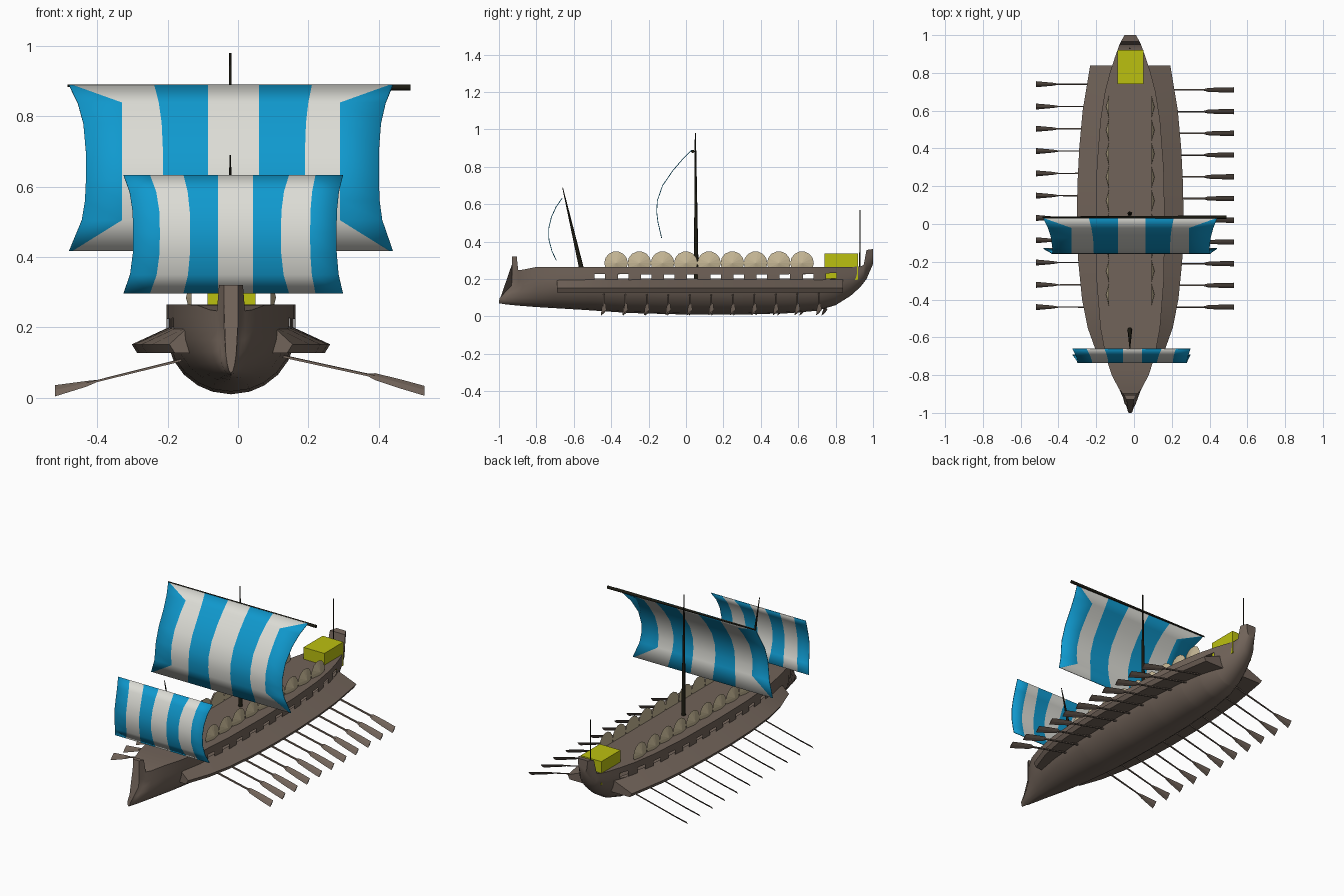
import bpy, bmesh, math
from mathutils import Vector, Matrix

cube = bpy.data.objects.get("Cube")
if cube:
    bpy.data.objects.remove(cube, do_unlink=True)

CENTRE = -0.02  # ship centreline


def material(name, r, g, b):
    m = bpy.data.materials.new(name)
    m.use_nodes = True
    m.diffuse_color = (r, g, b, 1)
    m.node_tree.nodes["Principled BSDF"].inputs["Base Color"].default_value = (r, g, b, 1)
    return m


wood = material("brown wood", 0.165, 0.125, 0.1)
dark = material("dark spar", 0.012, 0.011, 0.006)
blue = material("sail blue", 0.005, 0.32, 0.62)
white = material("sail white", 0.72, 0.72, 0.67)
yellow = material("cabin yellow", 0.5, 0.53, 0.005)
tan = material("shield tan", 0.56, 0.47, 0.3)


def build(name, verts, faces, mats, smooth=None):
    me = bpy.data.meshes.new(name)
    me.from_pydata([tuple(v) for v in verts], [], faces)
    for m in mats:
        me.materials.append(m)
    bm = bmesh.new()
    bm.from_mesh(me)
    bmesh.ops.recalc_face_normals(bm, faces=bm.faces)
    bm.to_mesh(me)
    bm.free()
    ob = bpy.data.objects.new(name, me)
    bpy.context.collection.objects.link(ob)
    if smooth:
        bpy.ops.object.select_all(action="DESELECT")
        ob.select_set(True)
        bpy.context.view_layer.objects.active = ob
        bpy.ops.object.shade_smooth_by_angle(angle=math.radians(smooth))
    return ob


def loft(name, rings, mat, smooth=None, skip=lambda s, j: False):
    """Skin closed rings of points and cap both ends."""
    n = len(rings[0])
    verts = [p for ring in rings for p in ring]
    faces = [(s * n + j, s * n + (j + 1) % n, (s + 1) * n + (j + 1) % n, (s + 1) * n + j)
             for s in range(len(rings) - 1) for j in range(n) if not skip(s, j)]
    faces += [tuple(range(n)), tuple(range(len(verts) - n, len(verts)))]
    return build(name, verts, faces, [mat], smooth)


def rod(name, a, b, ra, rb, mat, sides=8):
    a, b = Vector(a), Vector(b)
    q = (b - a).to_track_quat("Z", "Y")
    turns = [2 * math.pi * i / sides for i in range(sides)]
    rings = [[c + q @ Vector((r * math.cos(t), r * math.sin(t), 0)) for t in turns]
             for c, r in ((a, ra), (b, rb))]
    return loft(name, rings, mat, 50)


def interp(table, y):
    """Linear lookup in rows that start with y."""
    for lo, hi in zip(table, table[1:]):
        if y <= hi[0]:
            t = (y - lo[0]) / (hi[0] - lo[0])
            return [p + (q - p) * t for p, q in zip(lo[1:], hi[1:])]
    return list(table[-1][1:])


# Hull stations: y, keel height, top height, half width, bow rake
STATIONS = [
    (-1, .07, .32, .02, 1), (-.975, .066, .32, .034, 1), (-.96, .064, .247, .04, .9),
    (-.9, .058, .25, .06, .4), (-.8, .05, .264, .098, 0), (-.7, .044, .265, .13, 0),
    (-.55, .035, .265, .158, 0), (-.3, .018, .265, .178, 0), (0, .01, .265, .183, 0),
    (.3, .01, .265, .177, 0), (.55, .017, .265, .158, 0), (.7, .03, .265, .134, 0),
    (.8, .06, .265, .108, 0), (.88, .11, .265, .082, 0), (.93, .155, .266, .064, 0),
    (.95, .18, .275, .057, 0), (.965, .2, .355, .05, 0), (1, .28, .36, .03, 0)]
LEVELS = [0, .03, .1, .22, .38, .55, .69, .84, 1]
SHOULDER = LEVELS[6]

ports = [-.46 + .1236 * i for i in range(11)]
ys = sorted([row[0] for row in STATIONS] + [p + d for p in ports for d in (-.028, .028)])


def hull_ring(y):
    keel, top, width, rake = interp(STATIONS, y)
    half = []
    for f in LEVELS:
        z = keel + f * (top - keel)
        x = width * math.sqrt(max(0, 1 - max(0, 1 - f / SHOULDER) ** 2))
        t = min(1, max(0, (z - .085) / .09))
        half.append((x, y + rake * .07 * t * t * (3 - 2 * t), z))
    left = [(CENTRE - x, yy, z) for x, yy, z in reversed(half)]
    return left + [(CENTRE + x, yy, z) for x, yy, z in half[1:]]


def is_port(s, j):
    mid = (ys[s] + ys[s + 1]) / 2
    return j in (1, 14) and any(abs(mid - p) < .028 for p in ports)


loft("hull", [hull_ring(y) for y in ys], wood, 35, is_port)

# Outriggers along both sides: y, outer half width
OUTER = [(-.69, .175), (-.55, .225), (-.4, .255), (-.2, .275), (0, .282),
         (.2, .28), (.4, .27), (.6, .252), (.84, .212)]
for side, label in ((1, "left"), (-1, "right")):
    rings = []
    for y, outer in OUTER:
        inner = interp(STATIONS, y)[2] - .012
        section = ((inner, .203), (outer, .152), (outer - .015, .128), (inner - .01, .128))
        rings.append([(CENTRE + side * x, y, z) for x, z in section])
    loft(label + "_outrigger", rings, wood, 25)

# Oars: x, z, blade half width
OARS = {"left": (.71, .115, [(.11, .122, .004), (.37, .065, .004), (.39, .06, .01),
                             (.46, .04, .013), (.53, .02, .014)]),
        "right": (.74, .118, [(-.13, .115, .004), (-.4, .048, .003),
                              (-.43, .04, .008), (-.52, .02, .016)])}
for label, (start, step, path) in OARS.items():
    for i in range(11):
        y = start - step * i
        rings = []
        for x, z, s in path:
            t = .0025
            rings.append([(x, y + s, z + s), (x, y - t, z + t), (x, y - s, z - s), (x, y + t, z - t)])
        loft(f"{label}_oar_{i + 1}", rings, wood)

# Shields: shallow cones in two rows, facing outward
for side, label in ((1, "left"), (-1, "right")):
    for i in range(9):
        bm = bmesh.new()
        bmesh.ops.create_cone(bm, cap_ends=True, segments=14, radius1=.063, radius2=0, depth=.016)
        me = bpy.data.meshes.new("shield")
        place = Matrix.Translation((CENTRE + side * .12, -.374 + .1243 * i, .285))
        bm.transform(place @ Matrix.Rotation(side * math.pi / 2, 4, "Y"))
        bm.to_mesh(me)
        bm.free()
        me.materials.append(tan)
        ob = bpy.data.objects.new(f"{label}_shield_{i + 1}", me)
        bpy.context.collection.objects.link(ob)

# Stern cabin
loft("cabin", [[(x, y, z) for x, y in ((-.087, .74), (.05, .74), (.05, .92), (-.087, .92))]
               for z in (.195, .335)], yellow)

# Masts and spars
rod("main_mast", (-.022, .055, .2), (-.022, .05, .98), .013, .003, dark)
rod("fore_mast", (-.022, -.555, .24), (-.022, -.66, .69), .013, .002, dark)
rod("stern_pole", (-.022, .93, .25), (-.022, .93, .57), .004, .003, dark)
rod("main_yard", (-.485, .036, .887), (.49, .036, .882), .004, .009, dark)


def sail(name, profile, middle, ends, hem):
    """Billowed sail; each column between stripe edges is one colour."""
    zs = [z for z, y in profile]
    verts, faces = [], []
    n = len(middle)
    for r, (z, y) in enumerate(profile):
        v = abs(2 * (z - zs[-1]) / (zs[0] - zs[-1]) - 1) ** 3
        for c, (m, e) in enumerate(zip(middle, ends)):
            w = v
            if hem and c in (1, n - 2):
                w = float(r in (0, len(profile) - 1))
            verts.append((m + (e - m) * w, y, z))
    for r in range(len(profile) - 1):
        for c in range(n - 1):
            k = r * n + c
            faces.append((k, k + 1, k + n + 1, k + n))
    ob = build(name, verts, faces, [blue, white], 40)
    for p in ob.data.polygons:
        p.material_index = p.index % (n - 1) % 2
    mod = ob.modifiers.new("cloth", "SOLIDIFY")
    mod.thickness = .004
    mod.offset = 0


sail("main_sail",
     [(.888, .03), (.838, -.02), (.78, -.07), (.7, -.125), (.62, -.153),
      (.56, -.157), (.505, -.15), (.418, -.13)],
     [-.432, -.33, -.213, -.085, .06, .19, .29, .4],
     [-.48, -.47, -.238, -.085, .06, .21, .43, .44], True)
sail("fore_sail",
     [(.632, -.662), (.585, -.695), (.53, -.72), (.47, -.734), (.41, -.733),
      (.35, -.717), (.298, -.693)],
     [-.298, -.222, -.136, -.057, .043, .122, .205, .28],
     [-.325, -.25, -.155, -.057, .043, .145, .22, .298], False)
